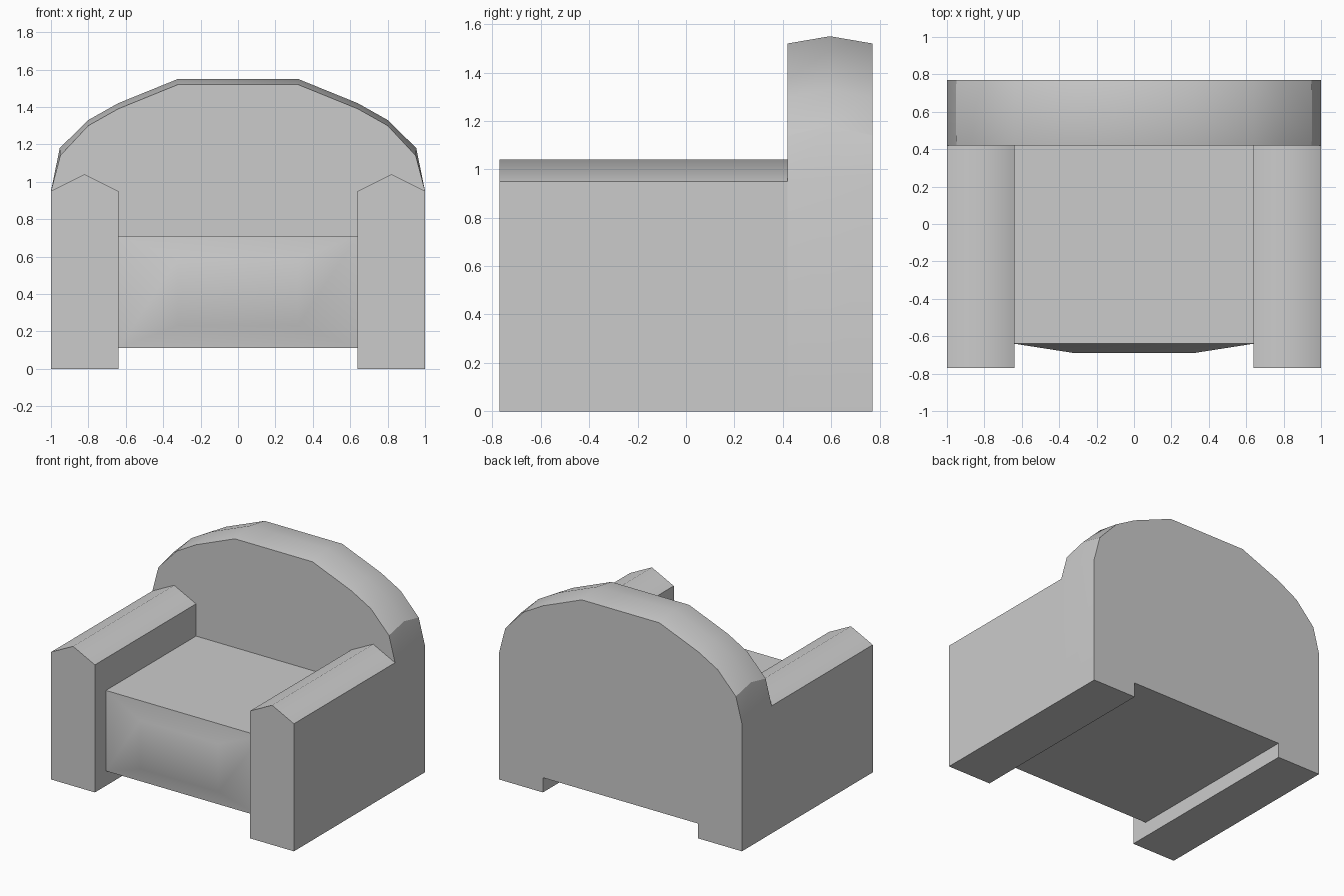
import bpy, bmesh, math

if "Cube" in bpy.data.objects:
    bpy.data.objects.remove(bpy.data.objects["Cube"])


def loft(name, rings, angle):
    """Skin equal-length (x, z) outlines, each placed at its own y, and cap both ends."""
    bm = bmesh.new()
    loops = [[bm.verts.new((x, y, z)) for x, z in pts] for y, pts in rings]
    for a, b in zip(loops, loops[1:]):
        for i in range(len(a)):
            j = (i + 1) % len(a)
            bm.faces.new((a[i], a[j], b[j], b[i]))
    bm.faces.new(loops[0])
    bm.faces.new(loops[-1][::-1])
    bmesh.ops.recalc_face_normals(bm, faces=bm.faces)
    mesh = bpy.data.meshes.new(name)
    bm.to_mesh(mesh)
    bm.free()
    ob = bpy.data.objects.new(name, mesh)
    bpy.context.collection.objects.link(ob)
    bpy.ops.object.select_all(action='DESELECT')
    ob.select_set(True)
    bpy.context.view_layer.objects.active = ob
    bpy.ops.object.shade_smooth_by_angle(angle=math.radians(angle))
    return ob


def mirrored(half):
    """Complete a right-half outline (bottom to top) into a closed one."""
    return half + [(-x, z) for x, z in reversed(half)]


def rect(x, z0, z1):
    return mirrored([(x, z0), (x, z1)])


# Arms with a softly peaked top
for side, s in (("left", -1), ("right", 1)):
    outline = [(s * x, z) for x, z in
               ((0.64, 0), (1, 0), (1, 0.95), (0.82, 1.04), (0.64, 0.95))]
    loft(side + "_arm", [(-0.77, outline), (0.42, outline)], 58)

# Arched backrest, crowned along the middle of its rim, with feet below
feet = [(0.64, 0.11), (0.64, 0), (1, 0), (1, 0.95)]
edge = mirrored(feet + [(0.95, 1.14), (0.80, 1.30), (0.64, 1.39), (0.32, 1.52)])
crown = mirrored(feet + [(0.953, 1.18), (0.80, 1.33), (0.64, 1.42), (0.32, 1.55)])
loft("backrest", [(0.42, edge), (0.595, crown), (0.77, edge)], 30)

# Seat block with a bulging front
box = rect(0.64, 0.11, 0.71)
loft("seat", [(-0.69, rect(0.32, 0.23, 0.59)), (-0.64, box), (0.42, box)], 30)
